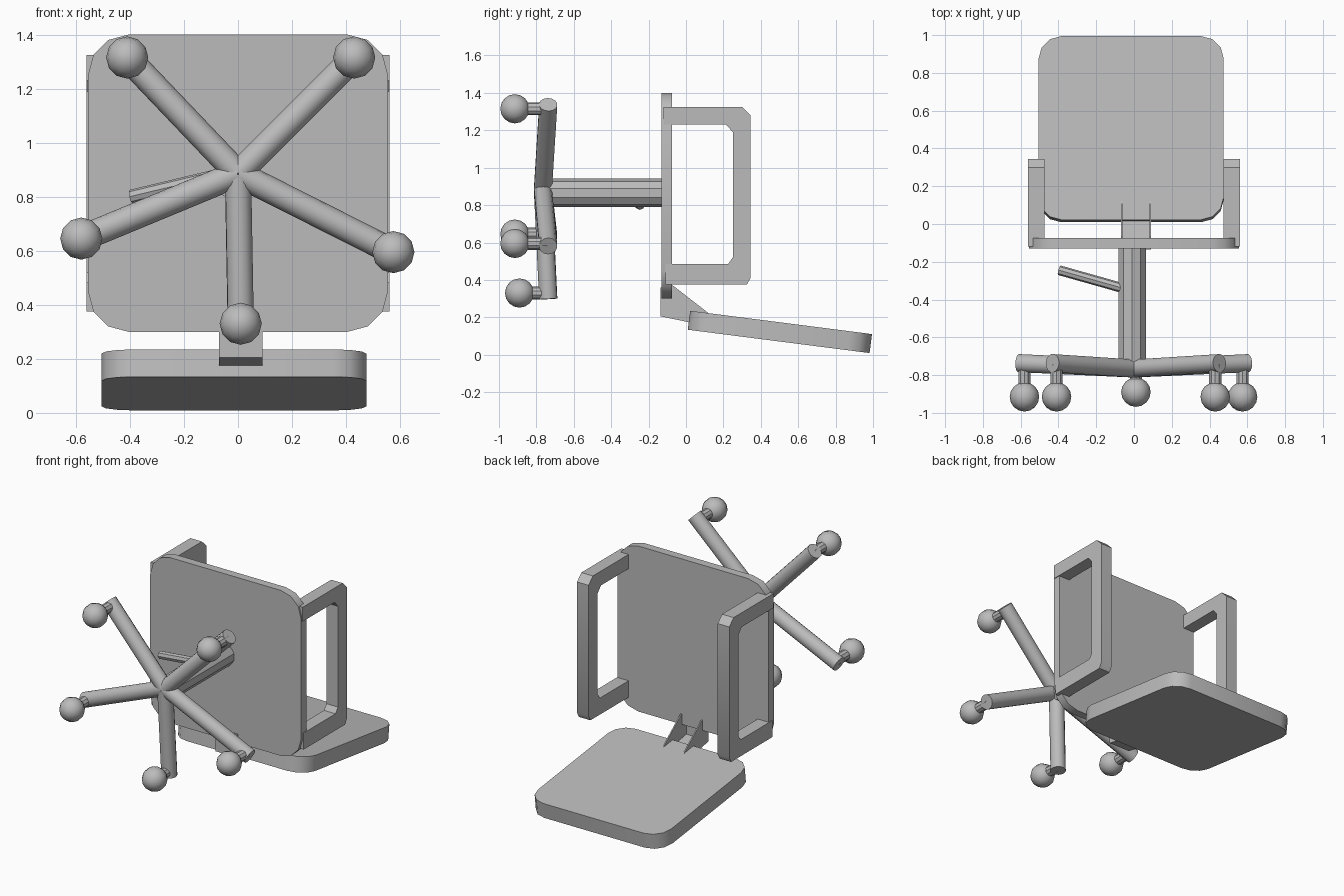
import bpy, bmesh, math
from mathutils import Vector, Matrix

cube = bpy.data.objects.get("Cube")
if cube:
    bpy.data.objects.remove(cube, do_unlink=True)

grey = bpy.data.materials.new("light_grey")
grey.use_nodes = True
grey.diffuse_color = (0.5, 0.5, 0.5, 1)
grey.node_tree.nodes["Principled BSDF"].inputs["Base Color"].default_value = (0.5, 0.5, 0.5, 1)


def finish(bm, name):
    """Turn a bmesh into a shaded, coloured object."""
    bmesh.ops.recalc_face_normals(bm, faces=bm.faces[:])
    mesh = bpy.data.meshes.new(name)
    bm.to_mesh(mesh)
    bm.free()
    mesh.materials.append(grey)
    ob = bpy.data.objects.new(name, mesh)
    bpy.context.collection.objects.link(ob)
    bpy.ops.object.select_all(action='DESELECT')
    ob.select_set(True)
    bpy.context.view_layer.objects.active = ob
    bpy.ops.object.shade_smooth_by_angle(angle=math.radians(31))
    return ob


def prism(name, outline, origin, u, v, depth):
    """Extrude a 2D outline drawn on axes u, v from origin along depth."""
    origin, u, v, depth = Vector(origin), Vector(u), Vector(v), Vector(depth)
    bm = bmesh.new()
    face = bm.faces.new([bm.verts.new(origin + u * a + v * b) for a, b in outline])
    new = bmesh.ops.extrude_face_region(bm, geom=[face])["geom"]
    bmesh.ops.translate(bm, vec=depth, verts=[g for g in new if isinstance(g, bmesh.types.BMVert)])
    return finish(bm, name)


def rounded_rect(w, h, r, steps=3):
    pts = []
    for i, (sx, sy) in enumerate([(1, 1), (-1, 1), (-1, -1), (1, -1)]):
        for k in range(steps + 1):
            a = math.radians(90 * (i + k / steps))
            pts.append((sx * (w / 2 - r) + r * math.cos(a), sy * (h / 2 - r) + r * math.sin(a)))
    return pts


def rod(name, start, end, radius, sides):
    start, end = Vector(start), Vector(end)
    d = end - start
    bm = bmesh.new()
    mat = Matrix.Translation((start + end) / 2) @ d.to_track_quat('Z', 'Y').to_matrix().to_4x4()
    bmesh.ops.create_cone(bm, cap_ends=True, segments=sides, radius1=radius, radius2=radius,
                          depth=d.length, matrix=mat)
    return finish(bm, name)


X, Y, Z = (1, 0, 0), (0, 1, 0), (0, 0, 1)

# Seat panel, standing upright because the chair lies on its back
prism("seat", rounded_rect(1.11, 1.10, 0.15), (0, -0.13, 0.85), X, Z, (0, 0.055, 0))

# Backrest, tilted slightly downwards
t = math.radians(-7.3)
along = Vector((0, math.cos(t), math.sin(t)))
normal = Vector((0, -math.sin(t), math.cos(t)))
prism("backrest", rounded_rect(0.98, 0.98, 0.12), Vector((-0.015, 0.502, 0.122)) - normal * 0.051,
      X, along, normal * 0.102)

# Armrest loops
arm = [(-0.11, 0.375), (0.325, 0.375), (0.345, 0.41), (0.345, 1.28), (0.30, 1.325),
       (-0.12, 1.325), (-0.12, 1.23), (0.215, 1.23), (0.25, 1.19), (0.25, 0.52),
       (0.225, 0.485), (-0.11, 0.485)]
for side, x in (("left", 0.475), ("right", -0.56)):
    prism(side + "_armrest", arm, (x, 0, 0), Y, Z, (0.085, 0, 0))

# Bracket joining seat and backrest: bent plate with two gussets
bend = [(-0.135, 0.36), (-0.135, 0.205), (0.01, 0.175), (0.03, 0.19), (-0.12, 0.218), (-0.12, 0.36)]
prism("bracket_plate", bend, (-0.07, 0, 0), Y, Z, (0.16, 0, 0))
gusset = [(-0.135, 0.36), (-0.135, 0.205), (0.01, 0.175), (0.13, 0.215), (-0.07, 0.37)]
for side, x in (("right", -0.07), ("left", 0.082)):
    prism(side + "_bracket_gusset", gusset, (x, 0, 0), Y, Z, (0.008, 0, 0))

# Column and height lever
rod("column", (-0.01, -0.77, 0.865), (-0.01, -0.12, 0.865), 0.076, 10)
rod("height_lever", (-0.04, -0.345, 0.885), (-0.395, -0.245, 0.80), 0.026, 8)

# Five-legged base with ball casters
hub = Vector((0, -0.765, 0.885))
casters = [(0.01, 0.33, -0.89), (0.575, 0.595, -0.915), (0.43, 1.315, -0.915),
           (-0.41, 1.315, -0.915), (-0.58, 0.645, -0.915)]
for i, (x, z, y) in enumerate(casters, 1):
    top = Vector((x, -0.738, z))
    tip = top + (top - hub).normalized() * 0.032
    rod(f"base_leg_{i}", hub, tip, 0.049, 14)
    rod(f"caster_stem_{i}", (x, -0.74, z), (x, y + 0.03, z), 0.034, 10)
    bm = bmesh.new()
    bmesh.ops.create_uvsphere(bm, u_segments=12, v_segments=8, radius=0.078,
                              matrix=Matrix.Translation((x, y, z)) @ Matrix.Rotation(math.pi / 2, 4, 'X'))
    finish(bm, f"caster_ball_{i}")
